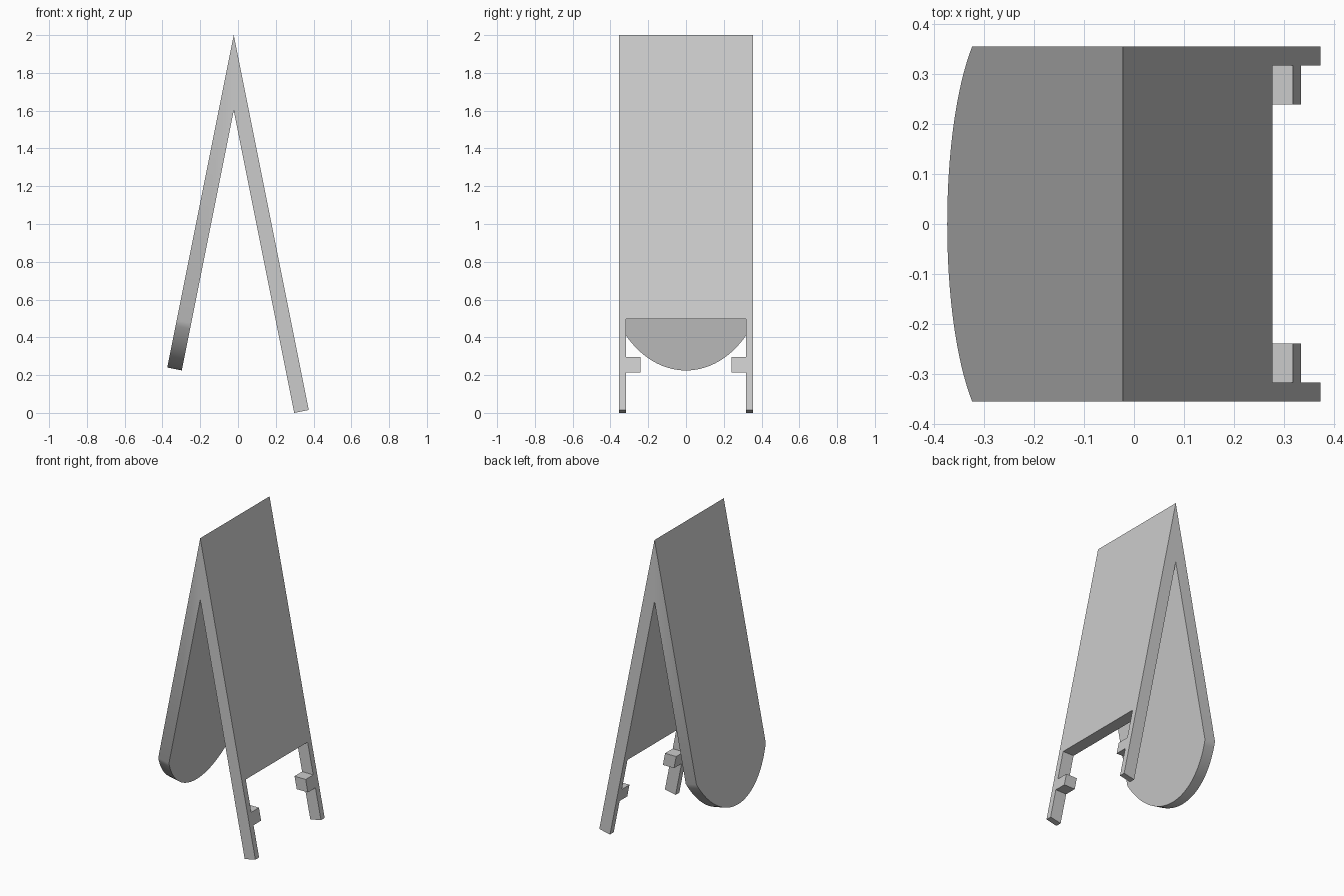
import bpy
import bmesh

cube = bpy.data.objects.get("Cube")
if cube:
    bpy.data.objects.remove(cube, do_unlink=True)

RIDGE_X = -0.0225    # ridge line position
SLOPE = 0.2          # sideways lean per unit of height
TOP, INNER_TOP = 2.0, 1.6
HALF = 0.356         # half the board width
SQUARE = 0.0155      # inner edge drop for a cut square to the board

grey = bpy.data.materials.new("plain grey")
grey.use_nodes = True
grey.diffuse_color = (0.6, 0.6, 0.6, 1)
grey.node_tree.nodes["Principled BSDF"].inputs["Base Color"].default_value = (0.6, 0.6, 0.6, 1)


def leaning_panel(name, half_outline, side):
    """Solid panel from half an outline of (y, outer z, inner edge drop), mirrored in y."""
    mirrored = [(-y, z, d) for y, z, d in reversed(half_outline) if y > 1e-6]
    outline = half_outline + mirrored
    bm = bmesh.new()
    outer, inner = [], []
    for y, z, drop in outline:
        outer.append(bm.verts.new((RIDGE_X + side * SLOPE * (TOP - z), y, z)))
        zi = z - drop
        inner.append(bm.verts.new((RIDGE_X + side * SLOPE * (INNER_TOP - zi), y, zi)))
    bm.faces.new(outer)
    bm.faces.new(inner[::-1])
    count = len(outline)
    # The closing edge is the ridge, where the two panels meet, so it stays open
    for i in range(count - 1):
        bm.faces.new((outer[i + 1], outer[i], inner[i], inner[i + 1]))
    if side < 0:
        bmesh.ops.reverse_faces(bm, faces=bm.faces[:])
    mesh = bpy.data.meshes.new(name)
    bm.normal_update()
    bm.to_mesh(mesh)
    bm.free()
    mesh.materials.append(grey)
    obj = bpy.data.objects.new(name, mesh)
    bpy.context.collection.objects.link(obj)
    if mesh.polygons[0].normal.x * side < 0:
        mesh.flip_normals()
    return obj


ridge = (HALF, TOP, TOP - INNER_TOP)

# Panel with two legs, each with a small inward tab
leg_in, tab_in = 0.318, 0.24
legs = [ridge, (HALF, SQUARE, SQUARE), (leg_in, SQUARE, SQUARE),
        (leg_in, 0.215, 0), (tab_in, 0.215, 0), (tab_in, 0.295, 0),
        (leg_in, 0.295, 0), (leg_in, 0.497, 0)]
legged = leaning_panel("legged_panel", legs, 1)

# Panel with a rounded lower end, drawn as half of a Bezier curve
STEPS = 16
CORNER_Z, DEPTH, PULL = 0.49, 0.333, 0.185
rounded = [ridge]
for i in range(STEPS + 1):
    t = 0.5 * i / STEPS
    u = 1 - t
    y = HALF * (u**3 - t**3) + PULL * 3 * u * t * (u - t)
    rounded.append((y, CORNER_Z - 3 * u * t * DEPTH, SQUARE))
round_panel = leaning_panel("rounded_panel", rounded, -1)

# Smooth the curved rim, keep the other edges sharp
bpy.ops.object.select_all(action="DESELECT")
for obj in (legged, round_panel):
    obj.select_set(True)
bpy.context.view_layer.objects.active = round_panel
bpy.ops.object.shade_smooth_by_angle()
